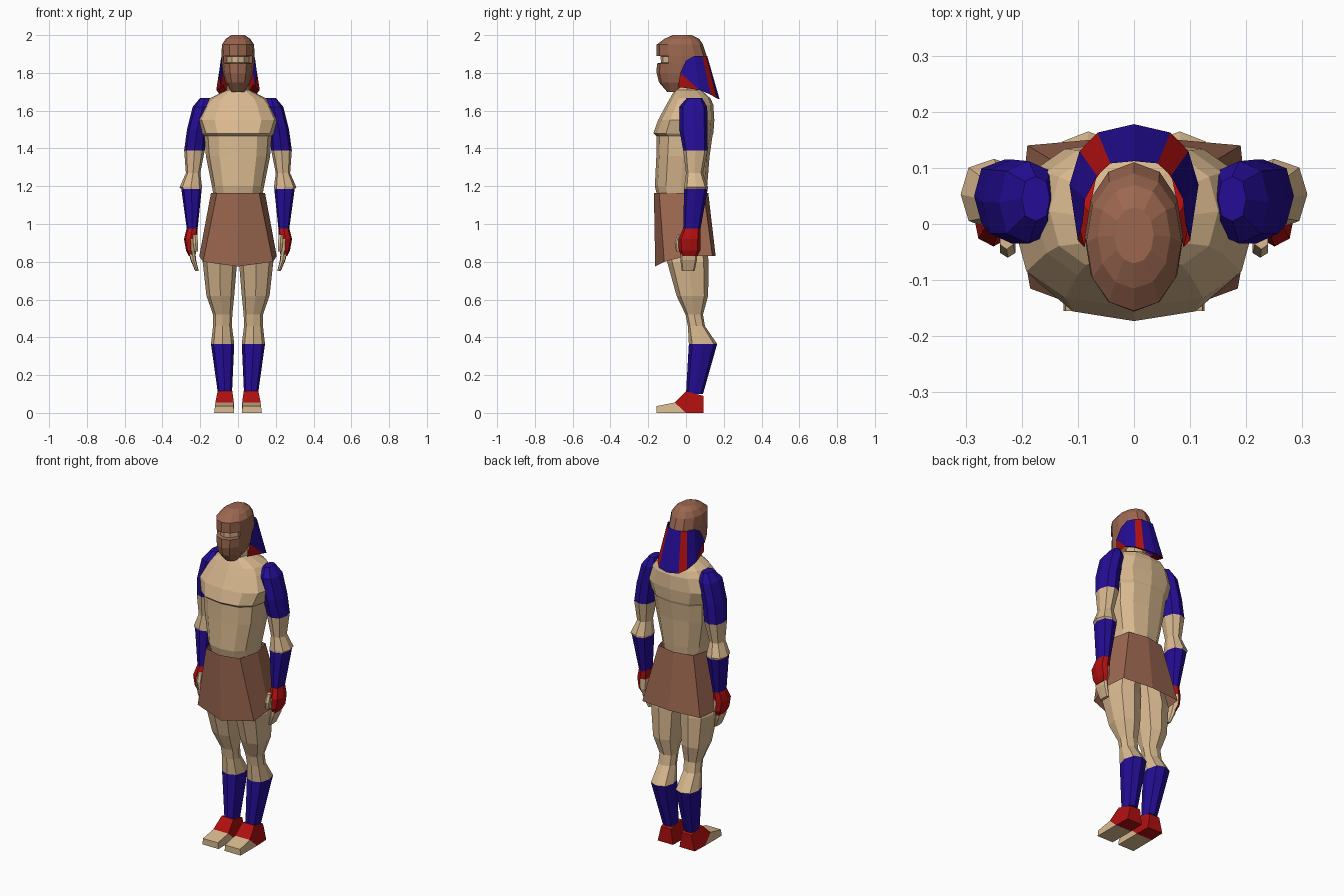
import bpy, bmesh, math

cube = bpy.data.objects.get("Cube")
if cube:
    bpy.data.objects.remove(cube, do_unlink=True)


def material(name, rgb):
    m = bpy.data.materials.new(name)
    m.use_nodes = True
    m.diffuse_color = (*rgb, 1)
    m.node_tree.nodes["Principled BSDF"].inputs["Base Color"].default_value = (*rgb, 1)
    return m


MATS = [material("tan", (0.70, 0.49, 0.28)),
        material("brown leather", (0.33, 0.136, 0.08)),
        material("blue cloth", (0.018, 0.004, 0.30)),
        material("red cloth", (0.43, 0.005, 0.005))]
TAN, BROWN, BLUE, RED = range(4)


def finish(name, bm, rule, mirror=False):
    """Turn a bmesh into a flat shaded object, coloured by a face rule."""
    bmesh.ops.recalc_face_normals(bm, faces=bm.faces)
    bm.normal_update()
    if rule is not None:
        for f in bm.faces:
            f.material_index = rule(f) if callable(rule) else rule
    me = bpy.data.meshes.new(name)
    bm.to_mesh(me)
    bm.free()
    for m in MATS:
        me.materials.append(m)
    ob = bpy.data.objects.new(name, me)
    bpy.context.collection.objects.link(ob)
    if mirror:
        ob.modifiers.new("Mirror", 'MIRROR')
    return ob


def power(v, p):
    return math.copysign(abs(v) ** p, v) if abs(v) > 1e-6 else 0.0


def loft(rings, n, p=0.8):
    """Skin boxy rings given as (z, x0, x1, y_front, y_back), capped at both ends."""
    bm = bmesh.new()
    rows = []
    for z, x0, x1, yf, yb in rings:
        row = []
        for i in range(n):
            a = 2 * math.pi * i / n
            x = (x0 + x1) / 2 + (x1 - x0) / 2 * power(math.sin(a), p)
            y = (yf + yb) / 2 - (yb - yf) / 2 * power(math.cos(a), p)
            row.append(bm.verts.new((x, y, z)))
        rows.append(row)
    for a, b in zip(rows, rows[1:]):
        for i in range(n):
            j = (i + 1) % n
            bm.faces.new((a[i], a[j], b[j], b[i]))
    bm.faces.new(rows[0])
    bm.faces.new(rows[-1])
    return bm


def centred(rings):
    return [(z, -w, w, yf, yb) for z, w, yf, yb in rings]


def prism(points):
    """Side profile of (y, z, x_inner, x_outer) closed into a solid."""
    bm = bmesh.new()
    a = [bm.verts.new((x0, y, z)) for y, z, x0, x1 in points]
    b = [bm.verts.new((x1, y, z)) for y, z, x0, x1 in points]
    bm.faces.new(a)
    bm.faces.new(b)
    for i in range(len(a)):
        j = (i + 1) % len(a)
        bm.faces.new((a[i], a[j], b[j], b[i]))
    return bm


# Torso with an overhanging chest
finish("torso", loft(centred([
    (1.14, .128, -.15, .105), (1.20, .138, -.165, .112), (1.36, .17, -.157, .125),
    (1.465, .178, -.155, .14), (1.48, .19, -.173, .145), (1.55, .215, -.148, .15),
    (1.63, .175, -.105, .145), (1.665, .15, -.085, .13), (1.71, .06, -.06, .08)]), 12), TAN)
finish("neck", loft(centred([(1.68, .062, -.066, .075), (1.78, .055, -.06, .07)]), 8, 1), TAN)

# Helmet with a sunken eye slot
bm = loft(centred([
    (1.70, .035, -.10, -.01), (1.75, .066, -.143, .06), (1.80, .08, -.156, .09),
    (1.85, .086, -.154, .105), (1.89, .088, -.156, .11), (1.95, .085, -.155, .09),
    (1.98, .065, -.115, .07), (2.0, .035, -.07, .03)]), 12, 0.95)
bmesh.ops.recalc_face_normals(bm, faces=bm.faces)
for f in bm.faces:
    f.material_index = BROWN
slot = [f for f in bm.faces
        if 1.86 < f.calc_center_median().z < 1.88 and f.calc_center_median().y < -.09]
bmesh.ops.inset_region(bm, faces=slot, thickness=.003, depth=-.02, use_even_offset=True)
for f in slot:
    f.material_index = TAN
finish("helmet", bm, None)

# Head cloth: striped outer panels, front flap and red lining
upper = [(0, .112, 1.89), (.042, .108, 1.89), (.066, .086, 1.89), (.087, .045, 1.89), (.092, 0, 1.865)]
lower = [(0, .178, 1.66), (.065, .163, 1.665), (.097, .13, 1.685), (.115, .07, 1.71), (.10, -.03, 1.80)]
bm = bmesh.new()
U = [bm.verts.new(c) for c in upper]
L = [bm.verts.new(c) for c in lower]
I = [bm.verts.new((x * .7, y - .05, z + .03)) for x, y, z in lower[:4]]
tip = bm.verts.new((.088, -.042, 1.725))
for i, colour in enumerate((BLUE, RED, BLUE, BLUE)):
    bm.faces.new((U[i], U[i + 1], L[i + 1], L[i])).material_index = colour
for i in range(3):
    bm.faces.new((L[i], L[i + 1], I[i + 1], I[i])).material_index = RED
bm.faces.new((L[3], L[4], tip)).material_index = RED
bm.faces.new((L[3], tip, I[3])).material_index = RED
finish("head_cloth", bm, None, True)

# Skirt: half outline, mirrored, pointed at the front
waist = [(0, -.17, 1.165), (.112, -.142, 1.165), (.143, -.02, 1.165), (.115, .095, 1.165), (0, .118, 1.165)]
hem = [(0, -.163, .775), (.185, -.115, .80), (.205, 0, .83), (.19, .14, .83), (0, .157, .83)]
bm = bmesh.new()
W = [bm.verts.new(c) for c in waist]
H = [bm.verts.new(c) for c in hem]
for i in range(4):
    bm.faces.new((W[i], H[i], H[i + 1], W[i + 1]))
finish("skirt", bm, BROWN, True)


# Arms with blue sleeves and forearm wraps
def arm_colour(f):
    z = f.calc_center_median().z
    return TAN if 1.19 < z < 1.39 else BLUE


finish("arms", loft([
    (1.668, .15, .20, .005, .085), (1.62, .135, .24, -.035, .112), (1.50, .165, .27, -.035, .115),
    (1.39, .176, .285, -.015, .115), (1.27, .20, .276, 0, .09), (1.195, .19, .309, -.01, .116),
    (1.185, .192, .30, -.01, .115), (.965, .215, .27, -.015, .075)], 8), arm_colour, True)

# Hands: red glove backs, bare palms, fingers and thumbs
finish("gloves", loft([
    (.975, .213, .272, -.016, .076), (.92, .215, .286, -.04, .076),
    (.86, .22, .275, -.038, .076), (.83, .226, .26, -.025, .06)], 8),
    lambda f: TAN if f.normal.x < -.5 and f.calc_center_median().z < .93 else RED, True)
finish("fingers", loft([
    (.86, .226, .262, -.03, .062), (.81, .222, .252, -.03, .058), (.75, .208, .226, -.022, .045)], 8, .6),
    TAN, True)
finish("thumbs", loft([
    (.945, .214, .24, -.045, -.005), (.90, .21, .24, -.06, -.022), (.855, .212, .232, -.052, -.028)], 6),
    TAN, True)

# Legs with blue shin wraps
finish("legs", loft([
    (.95, .004, .15, -.11, .10), (.80, .005, .187, -.10, .12), (.62, .02, .167, -.05, .117),
    (.52, .03, .132, -.002, .09), (.46, .032, .132, .01, .10), (.365, .02, .143, .015, .165),
    (.10, .032, .106, 0, .09)], 8),
    lambda f: TAN if f.calc_center_median().z > .36 else BLUE, True)

# Feet: red ankle wraps and bare toes
finish("ankle_wraps", prism([
    (.092, 0, .022, .122), (.092, .09, .035, .10), (.0, .115, .03, .108),
    (-.06, .055, .022, .12), (0, 0, .02, .126)]), RED, True)
finish("toes", prism([
    (0, 0, .02, .126), (-.06, .055, .022, .12), (-.155, .036, .024, .122), (-.155, 0, .02, .126)]), TAN, True)
